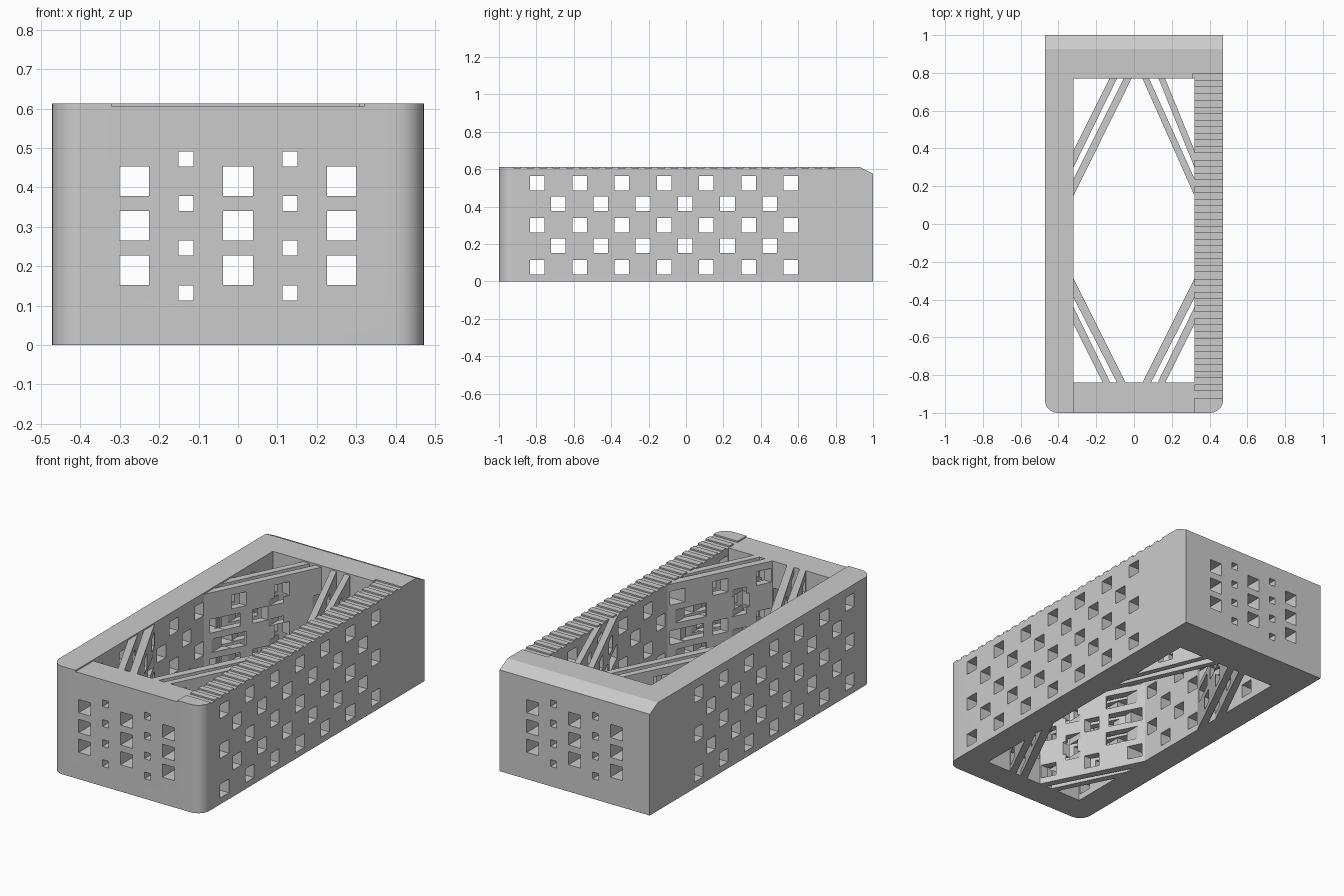
import bpy, math
from mathutils import Vector

cube = bpy.data.objects.get("Cube")
if cube:
    bpy.data.objects.remove(cube, do_unlink=True)

W, L, H = 0.472, 1.0, 0.613           # half width, half length, height
IN_X, IN_F, IN_B = 0.32, -0.84, 0.77  # central opening
STEP = 0.008                          # depth of grooves and front recess

grey = bpy.data.materials.new("plain grey")
grey.use_nodes = True
grey.diffuse_color = (0.6, 0.6, 0.6, 1)
grey.node_tree.nodes["Principled BSDF"].inputs["Base Color"].default_value = grey.diffuse_color


def prisms(name, outlines, axis, lo, hi):
    """Extrude closed outlines along an axis; outlines use the other two axes in order."""
    verts, faces = [], []
    for pts in outlines:
        n, b = len(pts), len(verts)
        for d in (lo, hi):
            for p in pts:
                v = list(p)
                v.insert(axis, d)
                verts.append(Vector(v))
        faces.append([b + i for i in reversed(range(n))])
        faces.append([b + n + i for i in range(n)])
        faces += [[b + i, b + (i + 1) % n, b + n + (i + 1) % n, b + n + i] for i in range(n)]
    mesh = bpy.data.meshes.new(name)
    mesh.from_pydata(verts, [], faces)
    mesh.materials.append(grey)
    ob = bpy.data.objects.new(name, mesh)
    bpy.context.collection.objects.link(ob)
    # make all normals point outward
    bpy.context.view_layer.objects.active = ob
    bpy.ops.object.select_all(action='DESELECT')
    ob.select_set(True)
    bpy.ops.object.mode_set(mode='EDIT')
    bpy.ops.mesh.select_all(action='SELECT')
    bpy.ops.mesh.normals_make_consistent(inside=False)
    bpy.ops.object.mode_set(mode='OBJECT')
    return ob


def rect(x0, x1, y0, y1):
    return [(x0, y0), (x1, y0), (x1, y1), (x0, y1)]


def square(c, d, size):
    s = size / 2
    return rect(c - s, c + s, d - s, d + s)


def cut(ob, cutters):
    bpy.context.view_layer.objects.active = ob
    for c in cutters:
        mod = ob.modifiers.new("cut", 'BOOLEAN')
        mod.operation, mod.solver, mod.object = 'DIFFERENCE', 'EXACT', c
        bpy.ops.object.modifier_apply(modifier=mod.name)


# frame outline with rounded front corners
R, SEG = 0.07, 8
outline = [(W, L), (-W, L)]
for sx, start in ((-1, math.pi), (1, 1.5 * math.pi)):
    for i in range(SEG + 1):
        a = start + i / SEG * math.pi / 2
        outline.append((sx * (W - R) + R * math.cos(a), -L + R + R * math.sin(a)))
frame = prisms("frame", [outline], 2, 0, H)

# diagonal double braces: (wall y, end-wall x) for each pair of edges
back_y = (0.39, 0.30, 0.24, 0.15)
front_y = (-0.53, -0.44, -0.39, -0.29)
corners = [
    (-1, IN_B, back_y, (0.13, 0.09, 0.055, 0.013)),
    (1, IN_B, back_y, (0.165, 0.13, 0.08, 0.045)),
    (-1, IN_F, front_y, (0.165, 0.125, 0.09, 0.045)),
    (1, IN_F, front_y, (0.165, 0.125, 0.09, 0.045)),
]
strips = []
for sx, end, ys, xs in corners:
    for a in (0, 2):
        strips.append([(sx * IN_X, ys[a]), (sx * xs[a], end),
                       (sx * xs[a + 1], end), (sx * IN_X, ys[a + 1])])
braces = prisms("diagonal_braces", strips, 2, 0, H - STEP)

# shaping cutters: opening, rear chamfer, front recess, grooves on one rim
opening = prisms("opening_cutter", [rect(-IN_X, IN_X, IN_F, IN_B)], 2, -0.1, 1)
chamfer = prisms("chamfer_cutter", [[(0.85, 0.651), (1.05, 0.55), (1.05, 0.7)]], 0, -1, 1)
recess = prisms("recess_cutter", [rect(-IN_X, IN_X, -1.1, IN_F + 0.05)], 2, H - STEP, 1)
grooves = prisms("groove_cutter",
                 [rect(IN_X - 0.01, 0.6, -0.92 + 0.07 * i, -0.885 + 0.07 * i) for i in range(25)],
                 2, H - STEP, 1)

# square holes running through the whole body, side to side and front to back
side = [square(-0.795 + 0.226 * i, z, 0.078) for z in (0.075, 0.3, 0.525) for i in range(7)]
side += [square(-0.682 + 0.226 * i, z, 0.078) for z in (0.19, 0.415) for i in range(6)]
side_holes = prisms("side_hole_cutter", side, 0, -1, 1)
ends = [square(x, z, 0.075) for x in (-0.263, 0, 0.263) for z in (0.19, 0.302, 0.415)]
ends += [square(x, z, 0.038) for x in (-0.132, 0.132) for z in (0.132, 0.246, 0.359, 0.472)]
end_holes = prisms("end_hole_cutter", ends, 1, -1.5, 1.5)

cut(frame, [opening, chamfer, recess, grooves, side_holes, end_holes])
cut(braces, [side_holes, end_holes])
for c in (opening, chamfer, recess, grooves, side_holes, end_holes):
    bpy.data.objects.remove(c, do_unlink=True)

# smooth the rounded corners, keep edges sharp
bpy.ops.object.select_all(action='DESELECT')
for ob in (frame, braces):
    ob.select_set(True)
bpy.context.view_layer.objects.active = frame
bpy.ops.object.shade_smooth_by_angle(angle=math.radians(25))
